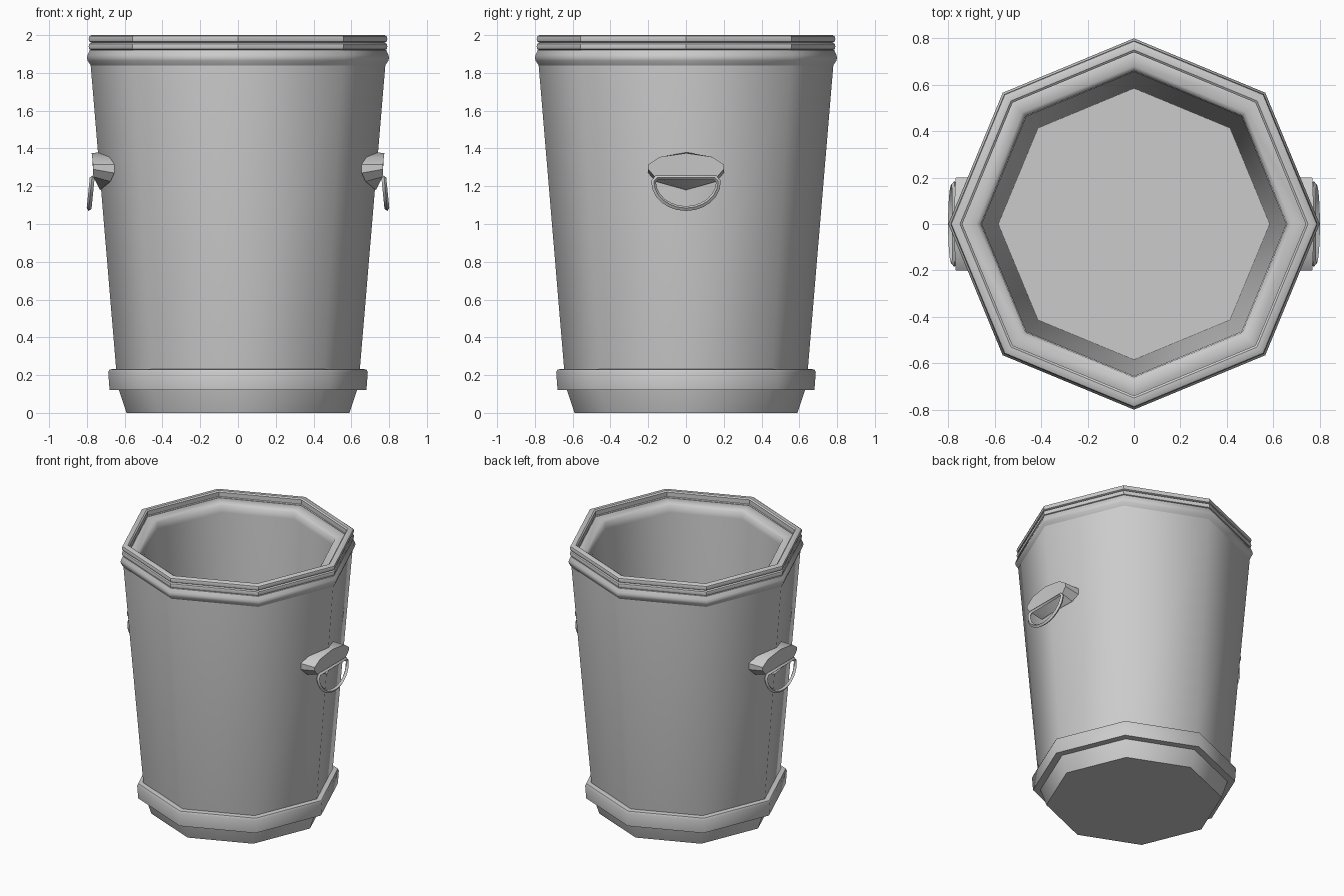
import bpy, bmesh, math

if "Cube" in bpy.data.objects:
    bpy.data.objects.remove(bpy.data.objects["Cube"])

metal = bpy.data.materials.new("grey_metal")
metal.diffuse_color = (0.6, 0.6, 0.6, 1)
metal.use_nodes = True
metal.node_tree.nodes["Principled BSDF"].inputs["Base Color"].default_value = metal.diffuse_color


def finish(obj, angle):
    obj.data.materials.append(metal)
    bpy.ops.object.select_all(action='DESELECT')
    obj.select_set(True)
    bpy.context.view_layer.objects.active = obj
    bpy.ops.object.shade_smooth_by_angle(angle=math.radians(angle))


def to_object(name, bm, angle):
    bmesh.ops.recalc_face_normals(bm, faces=bm.faces)
    mesh = bpy.data.meshes.new(name)
    bm.to_mesh(mesh)
    bm.free()
    obj = bpy.data.objects.new(name, mesh)
    bpy.context.collection.objects.link(obj)
    finish(obj, angle)


def lathe(name, profile, angle, closed=True, sides=8):
    """Turn an (r, z) profile into an eight-sided solid; open ends get caps."""
    bm = bmesh.new()
    rings = [[bm.verts.new((r * math.cos(math.tau * i / sides),
                            r * math.sin(math.tau * i / sides), z))
              for i in range(sides)] for r, z in profile]
    pairs = list(zip(rings, rings[1:]))
    if closed:
        pairs.append((rings[-1], rings[0]))
    else:
        bm.faces.new(rings[0])
        bm.faces.new(rings[-1])
    for a, b in pairs:
        for i in range(sides):
            j = (i + 1) % sides
            bm.faces.new((a[i], a[j], b[j], b[i]))
    to_object(name, bm, angle)


# Hollow tapered body, with foot, inner ledge and floor
lathe("bin_body", [(0.59, 0), (0.63, 0.12), (0.645, 0.23), (0.78, 1.84), (0.775, 1.93),
                   (0.74, 1.95), (0.68, 1.945), (0.66, 1.93), (0.655, 1.88),
                   (0.585, 0.03)], 46, closed=False)

# Band above the foot
lathe("base_band", [(0.62, 0.12), (0.68, 0.12), (0.687, 0.215), (0.68, 0.23),
                    (0.63, 0.235)], 46)

# Rounded collar below the rim
lathe("rim_collar", [(0.74, 1.84), (0.78, 1.84), (0.796, 1.865), (0.80, 1.88),
                     (0.796, 1.895), (0.785, 1.92), (0.74, 1.925)], 46)


# Two rounded beads forming the rim
def bead(name, z0, z1):
    h = z1 - z0
    outer = [(0.776, z0), (0.787, z0 + h * 0.15), (0.791, z0 + h * 0.5),
             (0.787, z1 - h * 0.15), (0.776, z1)]
    lathe(name, outer + [(0.75, z1), (0.74, z1 - h * 0.2), (0.74, z0)], 40)


bead("lower_rim_bead", 1.92, 1.96)
bead("upper_rim_bead", 1.96, 2.0)

# Handle brackets and hanging rings on both sides
half_back = [(0.73, 0, 1.38), (0.675, 0.14, 1.355), (0.655, 0.2, 1.315),
             (0.655, 0.2, 1.27), (0.675, 0.16, 1.225), (0.73, 0, 1.18)]
half_front = [(0.775, 0, 1.375), (0.772, 0.14, 1.355), (0.768, 0.2, 1.315),
              (0.768, 0.2, 1.29), (0.766, 0.165, 1.25), (0.766, 0, 1.25)]


def loop(half):
    return half + [(x, -y, z) for x, y, z in half[-2:0:-1]]


for side, label in ((1, "right"), (-1, "left")):
    bm = bmesh.new()
    back, front = ([bm.verts.new((side * x, y, z)) for x, y, z in loop(h)]
                   for h in (half_back, half_front))
    n = len(back)
    for i in range(n):
        j = (i + 1) % n
        bm.faces.new((back[i], back[j], front[j], front[i]))
    bm.faces.new(front)
    # fold the back over the corner of the body
    for i in range(n // 2):
        k = (n - i) % n
        quad = [back[i], back[i + 1], back[n - i - 1], back[k]]
        bm.faces.new(list(dict.fromkeys(quad)))
    to_object(label + "_handle_bracket", bm, 30)

    # D-shaped ring, tilted slightly outward
    pts = [(0.172 * math.cos(a), 1.225 - 0.143 * math.sin(a))
           for a in (math.pi * k / 12 for k in range(13))]
    pts += [(-0.155, 1.245), (0.155, 1.245)]
    curve = bpy.data.curves.new("ring_path", 'CURVE')
    curve.dimensions = '3D'
    curve.bevel_depth = 0.013
    curve.bevel_resolution = 0
    spline = curve.splines.new('POLY')
    spline.points.add(len(pts) - 1)
    spline.use_cyclic_u = True
    for p, (y, z) in zip(spline.points, pts):
        p.co = (side * (0.772 + (1.245 - z) * 0.1), y, z, 1)
    ring = bpy.data.objects.new(label + "_handle_ring", curve)
    bpy.context.collection.objects.link(ring)
    bpy.ops.object.select_all(action='DESELECT')
    ring.select_set(True)
    bpy.context.view_layer.objects.active = ring
    bpy.ops.object.convert(target='MESH')
    finish(bpy.context.view_layer.objects.active, 40)
